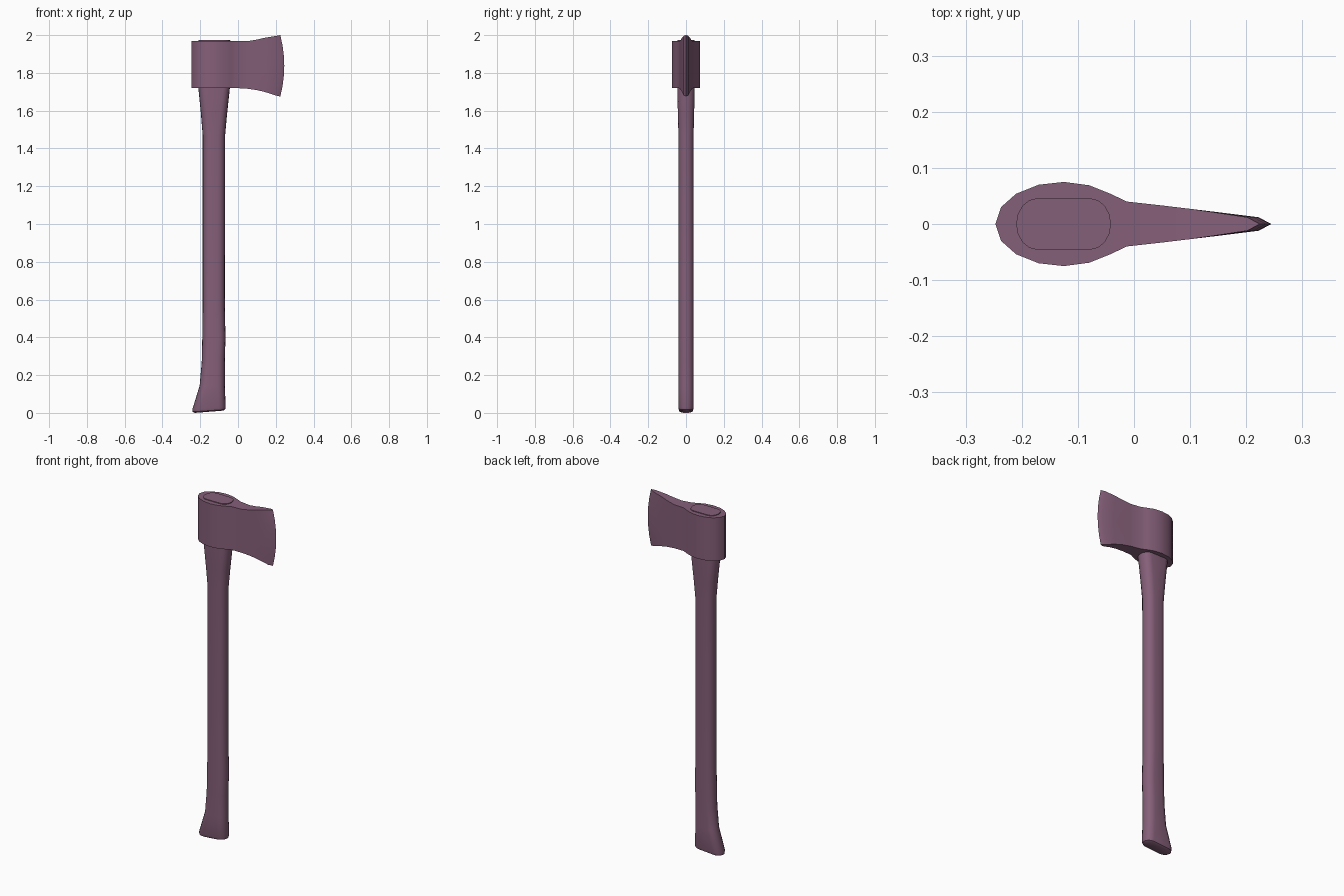
import bpy, bmesh, math

cube = bpy.data.objects.get("Cube")
if cube:
    bpy.data.objects.remove(cube, do_unlink=True)

# Single colour for the whole tool
mat = bpy.data.materials.new("dusty_plum")
mat.use_nodes = True
color = (0.235, 0.115, 0.19, 1.0)
mat.diffuse_color = color
mat.node_tree.nodes["Principled BSDF"].inputs["Base Color"].default_value = color


def finish(name, bm, angle):
    bmesh.ops.recalc_face_normals(bm, faces=bm.faces)
    mesh = bpy.data.meshes.new(name)
    bm.to_mesh(mesh)
    bm.free()
    mesh.materials.append(mat)
    obj = bpy.data.objects.new(name, mesh)
    bpy.context.collection.objects.link(obj)
    bpy.ops.object.select_all(action="DESELECT")
    obj.select_set(True)
    bpy.context.view_layer.objects.active = obj
    bpy.ops.object.shade_smooth_by_angle(angle=math.radians(angle))
    return obj


def bridge(bm, low, high):
    n = len(low)
    for i in range(n):
        j = (i + 1) % n
        bm.faces.new((low[i], low[j], high[j], high[i]))


# Handle: stacked rounded-oblong rings (z, min x, max x, half depth, slant)
RINGS = [
    (0.006, -0.228, -0.078, 0.026, 0.006),
    (0.012, -0.240, -0.068, 0.036, 0.006),
    (0.026, -0.241, -0.065, 0.040, 0.006),
    (0.145, -0.203, -0.070, 0.040, 0),
    (0.270, -0.192, -0.070, 0.040, 0),
    (0.400, -0.189, -0.066, 0.040, 0),
    (0.560, -0.187, -0.070, 0.040, 0),
    (1.470, -0.187, -0.068, 0.040, 0),
    (1.580, -0.196, -0.058, 0.043, 0),
    (1.720, -0.210, -0.043, 0.046, 0),
    (1.974, -0.210, -0.041, 0.046, 0),
]
STEPS = 8
bm = bmesh.new()
rings = []
for z, x0, x1, half, slant in RINGS:
    r = 0.038
    ring = []
    for side, cx in ((1, x1 - r), (-1, x0 + r)):
        for k in range(STEPS + 1):
            a = math.pi * (k / STEPS - 0.5)
            c = side * math.cos(a)
            x = cx + r * c
            t = (x - (x0 + x1) / 2) / (x1 - x0) * 2
            ring.append(bm.verts.new((x, side * half * math.sin(a), z + slant * t)))
    rings.append(ring)
for low, high in zip(rings, rings[1:]):
    bridge(bm, low, high)
bm.faces.new(rings[0])
bm.faces.new(rings[-1])
finish("handle", bm, 35)

# Axe head: stations from poll to edge (x, half thickness, bottom, top, edge sweep)
STATIONS = [
    (-0.247, 0.000, 1.72, 1.97, 0),
    (-0.237, 0.030, 1.72, 1.97, 0),
    (-0.210, 0.054, 1.72, 1.97, 0),
    (-0.170, 0.070, 1.72, 1.97, 0),
    (-0.125, 0.075, 1.72, 1.97, 0),
    (-0.080, 0.069, 1.72, 1.97, 0),
    (-0.040, 0.053, 1.72, 1.97, 0),
    (-0.013, 0.040, 1.72, 1.97, 0),
    (0.050, 0.033, 1.716, 1.968, 0),
    (0.100, 0.027, 1.709, 1.976, 0),
    (0.150, 0.021, 1.699, 1.986, 0.008),
    (0.222, 0.012, 1.680, 1.996, 0.020),
    (0.245, 0.000, 1.675, 2.000, 0.021),
]
ROWS = 6
bm = bmesh.new()
grid = []
for row in range(ROWS + 1):
    t = row / ROWS
    sides = []
    for sign in (1, -1):
        line = []
        for i, (x, y, lo, hi, sweep) in enumerate(STATIONS):
            if sign < 0 and y == 0:
                line.append(sides[0][i])
            else:
                px = x - sweep * (2 * t - 1) ** 2
                line.append(bm.verts.new((px, sign * y, lo + (hi - lo) * t)))
        sides.append(line)
    grid.append(sides)
# Side walls
for low, high in zip(grid, grid[1:]):
    bridge(bm, low[0] + low[1][-2:0:-1], high[0] + high[1][-2:0:-1])
# Top and bottom strips
for left, right in (grid[0], grid[-1]):
    for i in range(len(STATIONS) - 1):
        quad = dict.fromkeys((left[i], left[i + 1], right[i + 1], right[i]))
        bm.faces.new(list(quad))
finish("axe_head", bm, 30)
